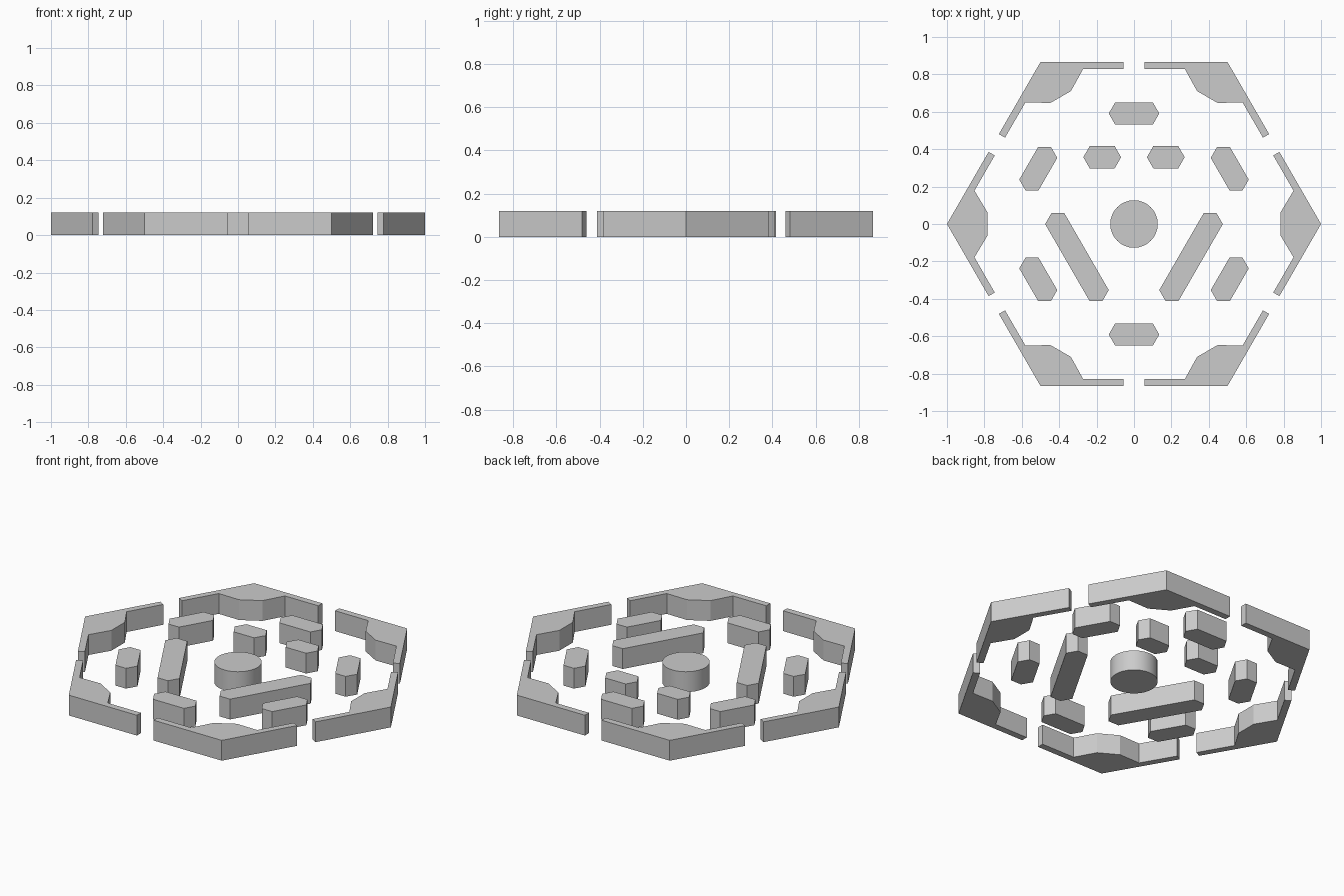
import bpy, bmesh, math
from mathutils import Matrix

if "Cube" in bpy.data.objects:
    bpy.data.objects.remove(bpy.data.objects["Cube"])

HEIGHT = 0.12
HALF_W = 0.059
S3 = math.sqrt(3)


def prism(name, points, angle=0.0, centre=(0, 0)):
    """Extrude a counter-clockwise outline up from the ground, rotated and placed."""
    bm = bmesh.new()
    rot = Matrix.Rotation(math.radians(angle), 3, 'Z')
    verts = [bm.verts.new(rot @ bm.verts.new((x, y, 0)).co) for x, y in points]
    bmesh.ops.delete(bm, geom=[v for v in bm.verts if v not in verts], context='VERTS')
    base = bm.faces.new(verts)
    top = bmesh.ops.extrude_face_region(bm, geom=[base], use_keep_orig=True)["geom"]
    bmesh.ops.translate(bm, vec=(0, 0, HEIGHT),
                        verts=[g for g in top if isinstance(g, bmesh.types.BMVert)])
    bmesh.ops.translate(bm, vec=(*centre, 0), verts=bm.verts)
    bmesh.ops.recalc_face_normals(bm, faces=bm.faces)
    mesh = bpy.data.meshes.new(name)
    bm.to_mesh(mesh)
    bm.free()
    obj = bpy.data.objects.new(name, mesh)
    bpy.context.collection.objects.link(obj)
    return obj


def block(name, half_len, angle, centre):
    """Long six-sided block with 120 degree pointed ends."""
    s = half_len - HALF_W / S3
    prism(name, [(half_len, 0), (s, HALF_W), (-s, HALF_W),
                 (-half_len, 0), (-s, -HALF_W), (s, -HALF_W)], angle, centre)


# Six outer wall corners with a thickened inner side
half = [(0.7775, 0.3854), (0.7446, 0.3664), (0.853, 0.178), (0.784, 0.063)]
corner = [(1, 0)] + half + [(x, -y) for x, y in reversed(half)]
for i in range(6):
    prism(f"wall_corner_{i}", corner, 60 * i)

# Ring of six small blocks, one facing each wall gap
for i in range(6):
    a = math.radians(30 + 60 * i)
    block(f"ring_block_{i}", 0.135, 120 + 60 * i,
          (0.591 * math.cos(a), 0.591 * math.sin(a)))

# Short inner blocks and long diagonal bars, mirrored left and right
for side, label in ((1, "right"), (-1, "left")):
    block(f"inner_block_{label}", 0.101, 0, (0.17 * side, 0.357))
    block(f"long_bar_{label}", 0.272, 60 * side, (0.305 * side, -0.177))

# Central round pillar
bpy.ops.mesh.primitive_cylinder_add(vertices=32, radius=0.127, depth=HEIGHT,
                                    location=(0, 0, HEIGHT / 2))
bpy.context.object.name = "centre_pillar"
bpy.ops.object.shade_smooth_by_angle()
